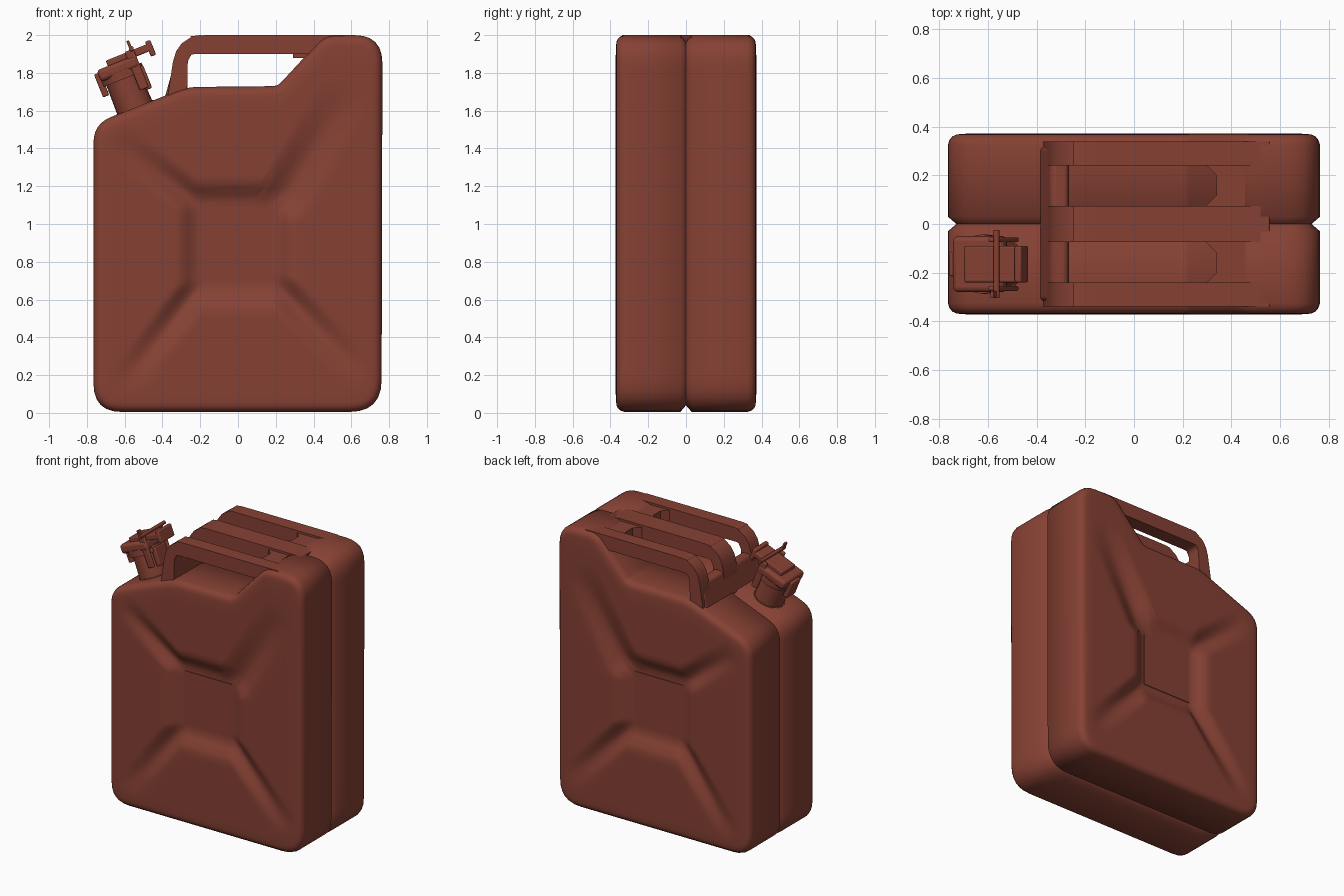
import bpy, bmesh, math
from mathutils import Vector, Matrix

cube = bpy.data.objects.get("Cube")
if cube:
    bpy.data.objects.remove(cube, do_unlink=True)

paint = bpy.data.materials.new("rust_red_paint")
paint.use_nodes = True
RED = (0.24, 0.053, 0.034, 1)
paint.diffuse_color = RED
paint.node_tree.nodes["Principled BSDF"].inputs["Base Color"].default_value = RED


def finish(name, bm, bevel=0, angle=40, matrix=None):
    """Turn a bmesh into a named, painted, smooth shaded object."""
    bmesh.ops.recalc_face_normals(bm, faces=bm.faces)
    mesh = bpy.data.meshes.new(name)
    bm.to_mesh(mesh)
    bm.free()
    mesh.materials.append(paint)
    ob = bpy.data.objects.new(name, mesh)
    bpy.context.collection.objects.link(ob)
    if matrix:
        ob.matrix_world = matrix
    if bevel:
        mod = ob.modifiers.new("rounding", 'BEVEL')
        mod.width, mod.segments, mod.limit_method = bevel, 3, 'ANGLE'
    bpy.ops.object.select_all(action='DESELECT')
    bpy.context.view_layer.objects.active = ob
    ob.select_set(True)
    bpy.ops.object.shade_smooth_by_angle(angle=math.radians(angle))
    return ob


def rounded(corners, steps=6):
    """Closed outline with each (x, z, radius) corner rounded."""
    pts = []
    for i, (x, z, r) in enumerate(corners):
        c = Vector((x, z))
        a = Vector(corners[i - 1][:2])
        b = Vector(corners[(i + 1) % len(corners)][:2])
        p, q = c + (a - c).normalized() * r, c + (b - c).normalized() * r
        for k in range(steps + 1):
            t = k / steps
            pts.append(p * (1 - t) ** 2 + c * 2 * t * (1 - t) + q * t * t)
    return pts


def resample(pts, gap):
    out = []
    for i, a in enumerate(pts):
        b = pts[(i + 1) % len(pts)]
        n = max(1, round((b - a).length / gap))
        out += [a.lerp(b, k / n) for k in range(n)]
    return out


def inset(pts, d):
    out = []
    for i, p in enumerate(pts):
        t = (pts[(i + 1) % len(pts)] - pts[i - 1]).normalized()
        out.append(p + Vector((-t.y, t.x)) * d)
    return out


def smooth(t):
    t = min(1, max(0, t))
    return t * t * (3 - 2 * t)


# Stamped recess: a square centre with four valleys running to the corners
CENTRE, HX, HZ = Vector((-0.01, 0.89)), 0.19, 0.19
VALLEYS = [((-0.2, 0.68), (-0.62, 0.14), 0.1), ((0.2, 0.68), (0.66, 0.2), 0.1),
           ((-0.2, 1.1), (-0.64, 1.45), 0.1), ((0.24, 1.14), (0.58, 1.72), 0.15)]


def recess(p):
    d = p - CENTRE
    away = Vector((max(0, abs(d.x) - 0.2), max(0, abs(d.y) - 0.23))).length
    depth = smooth(1 - away / 0.11)
    for a, b, width in VALLEYS:
        a, b = Vector(a), Vector(b)
        t = min(1, max(0, (p - a).dot(b - a) / (b - a).length_squared))
        depth = max(depth, (1 - t) ** 0.8 * smooth(1 - (p - a.lerp(b, t)).length / width))
    return 0.055 * depth


# Body: two pressed halves meeting in a seam groove
outline = resample(rounded([(-0.765, 0.005, 0.15), (0.76, 0.005, 0.17), (0.765, 2, 0.15),
                            (0.46, 2, 0.06), (0.21, 1.73, 0.03), (-0.27, 1.725, 0.06),
                            (-0.765, 1.53, 0.1)]), 0.035)
half = []
for y, d in [(0.03, 0), (0.325, 0), (0.345, 0.006), (0.36, 0.018), (0.368, 0.035), (0.37, 0.055)]:
    half.append([(p.x, y, p.y) for p in inset(outline, d)])
rim = inset(outline, 0.055)
RINGS = 16
for k in range(1, RINGS + 1):
    ring = []
    for p in rim:
        d = p - CENTRE
        s = min(HX / max(abs(d.x), 1e-6), HZ / max(abs(d.y), 1e-6))
        q = p.lerp(CENTRE + d * s, k / RINGS)
        ring.append((q.x, 0.372 - recess(q), q.y))
    half.append(ring)
seam = [(p.x, 0, p.y) for p in inset(outline, 0.035)]
loops = [[(x, -y, z) for x, y, z in r] for r in reversed(half)] + [seam] + half

bm = bmesh.new()
rows = [[bm.verts.new(c) for c in r] for r in loops]
n = len(outline)
for r0, r1 in zip(rows, rows[1:]):
    for i in range(n):
        j = (i + 1) % n
        bm.faces.new((r0[i], r0[j], r1[j], r1[i]))
bm.faces.new(rows[0])
bm.faces.new(rows[-1])
finish("can_body", bm, angle=50)


def slab(name, pts, y0, y1, bevel):
    """Side profile extruded across the width."""
    bm = bmesh.new()
    face = bm.faces.new([bm.verts.new((p[0], y0, p[1])) for p in pts])
    ext = bmesh.ops.extrude_face_region(bm, geom=[face])
    bmesh.ops.translate(bm, verts=[v for v in ext["geom"] if isinstance(v, bmesh.types.BMVert)],
                        vec=(0, y1 - y0, 0))
    return finish(name, bm, bevel)


# Three carrying handles and the saddle that joins their feet
handle = rounded([(-0.375, 1.66, 0.01), (-0.325, 1.985, 0.13), (-0.2, 2, 0.05), (0.56, 2, 0.01),
                  (0.5, 1.9, 0.01), (-0.265, 1.9, 0.04), (-0.27, 1.66, 0.01)], 4)
for name, y, w in [("right", -0.29, 0.05), ("middle", 0, 0.075), ("left", 0.29, 0.05)]:
    slab(name + "_handle", handle, y - w, y + w, 0.03)
slab("handle_saddle", [(-0.39, 1.66), (-0.34, 1.84), (-0.27, 1.84), (-0.265, 1.66)], -0.32, 0.32, 0.02)

# Gussets rounding the inner ends of the handle slots
for s in (-1, 1):
    bm = bmesh.new()
    pts = [(0.29, 0.07), (0.5, 0.07), (0.5, 0.25), (0.29, 0.25), (0.34, 0.2), (0.34, 0.12)]
    low = [bm.verts.new((x, s * y, 1.88)) for x, y in pts]
    high = [bm.verts.new((x, s * y, 1.985)) for x, y in pts]
    bm.faces.new(low)
    bm.faces.new(high)
    for i in range(len(pts)):
        j = (i + 1) % len(pts)
        bm.faces.new((low[i], low[j], high[j], high[i]))
    finish("slot_end", bm)

# Centre plates on both faces
for name, s in (("front", -1), ("back", 1)):
    bm = bmesh.new()
    bmesh.ops.create_cube(bm, size=1, matrix=Matrix.Translation((-0.01, s * 0.318, 0.89))
                          @ Matrix.Diagonal((0.38, 0.008, 0.38, 1)))
    finish(name + "_centre_plate", bm)

# Tilted filler neck and clamp cap, built in the neck's own frame
NECK = Matrix.Translation((-0.54, -0.165, 1.6)) @ Matrix.Rotation(math.radians(-22), 4, 'Y')


def neck_box(name, x, y, z, bevel=0.008):
    bm = bmesh.new()
    mid = [sum(v) / 2 for v in (x, y, z)]
    size = [v[1] - v[0] for v in (x, y, z)]
    bmesh.ops.create_cube(bm, size=1, matrix=Matrix.Translation(mid) @ Matrix.Diagonal((*size, 1)))
    return finish(name, bm, bevel, matrix=NECK)


def neck_tube(name, r0, r1, z0, z1, turn=Matrix(), sides=24):
    bm = bmesh.new()
    bmesh.ops.create_cone(bm, cap_ends=True, segments=sides, radius1=r0, radius2=r1, depth=z1 - z0,
                          matrix=turn @ Matrix.Translation((0, 0, (z0 + z1) / 2)))
    return finish(name, bm, matrix=NECK)


neck_tube("neck_collar", 0.135, 0.105, -0.04, 0.02)
neck_tube("filler_neck", 0.1, 0.095, 0, 0.2)
neck_tube("cap_rim", 0.122, 0.122, 0.18, 0.225)
neck_box("cap", (-0.115, 0.11), (-0.115, 0.115), (0.21, 0.275), 0.02)
neck_box("clamp_lever", (-0.05, 0.2), (-0.075, 0.075), (0.265, 0.305))
neck_box("lever_tip", (0.18, 0.21), (-0.075, 0.075), (0.235, 0.32))
neck_box("hinge_lug", (-0.135, -0.1), (-0.05, 0.05), (0.13, 0.26))
for s in (-1, 1):
    neck_box("clamp_arm", (0.06, 0.11), (s * 0.1 - 0.01, s * 0.1 + 0.01), (0.09, 0.31))
neck_box("clamp_catch", (0.09, 0.125), (-0.06, 0.06), (0.08, 0.21))
across = Matrix.Translation((0.1, 0, 0.315)) @ Matrix.Rotation(math.pi / 2, 4, 'X')
neck_tube("clamp_pin", 0.013, 0.013, -0.14, 0.14, across, 10)
neck_box("pin_tab", (0.09, 0.105), (-0.14, -0.11), (0.3, 0.36), 0.003)
